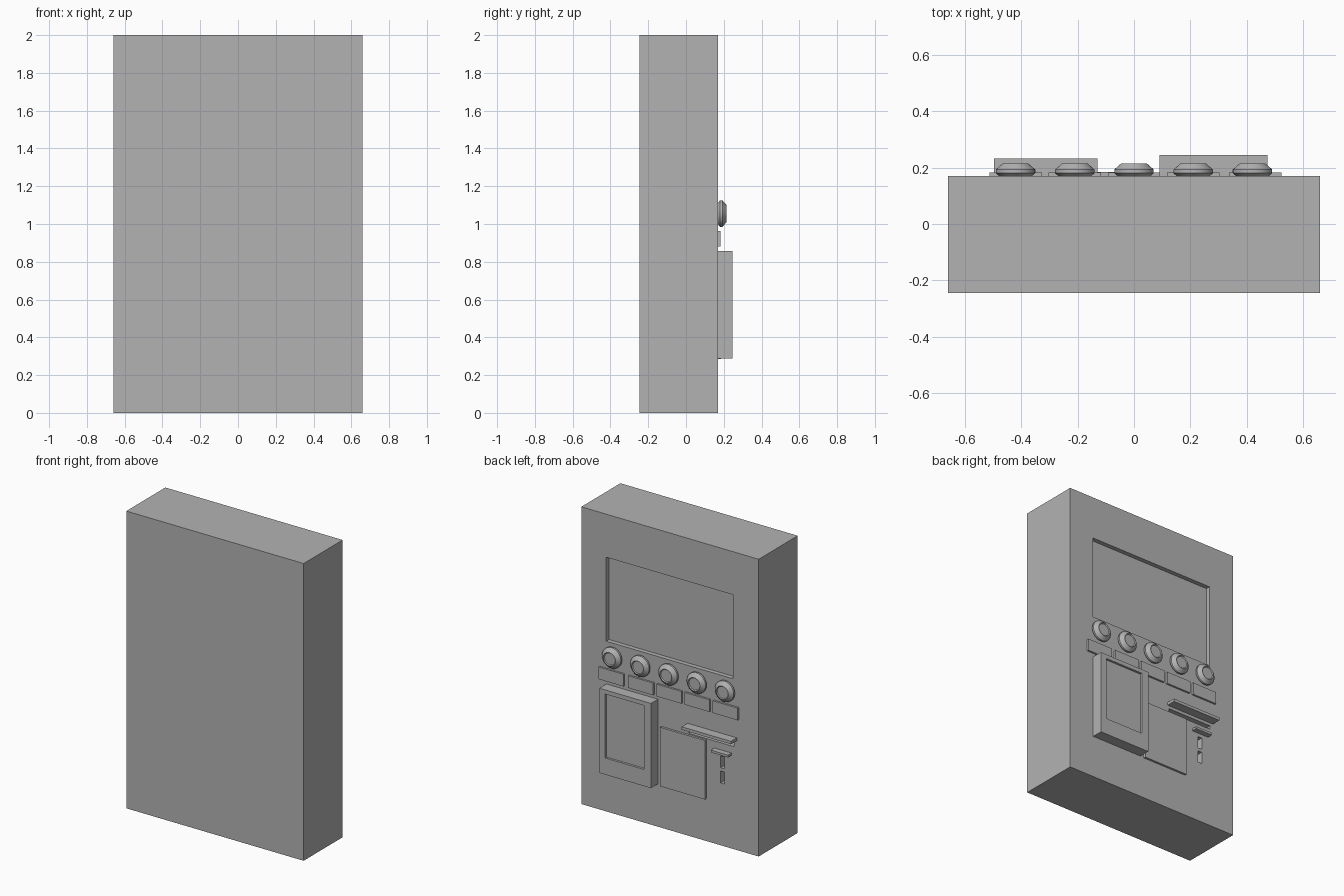
import bpy, bmesh, math

if "Cube" in bpy.data.objects:
    bpy.data.objects.remove(bpy.data.objects["Cube"])

grey = bpy.data.materials.new("plain grey")
grey.diffuse_color = (0.45, 0.45, 0.45, 1)
grey.use_nodes = True
grey.node_tree.nodes["Principled BSDF"].inputs["Base Color"].default_value = grey.diffuse_color
FACE = 0.17  # y of the panel that carries the controls


def finish(name, bm):
    bmesh.ops.recalc_face_normals(bm, faces=bm.faces)
    me = bpy.data.meshes.new(name)
    bm.to_mesh(me)
    bm.free()
    me.materials.append(grey)
    ob = bpy.data.objects.new(name, me)
    bpy.context.collection.objects.link(ob)
    return ob


def box(name, x0, x1, y0, y1, z0, z1):
    bm = bmesh.new()
    bmesh.ops.create_cube(bm, size=1)
    for v in bm.verts:
        v.co = ((x0 + x1) / 2 + v.co.x * (x1 - x0),
                (y0 + y1) / 2 + v.co.y * (y1 - y0),
                (z0 + z1) / 2 + v.co.z * (z1 - z0))
    return finish(name, bm)


def recess(ob, x0, x1, z0, z1, face, depth):
    """Cut a rectangular pocket into the +y face."""
    cutter = box("cutter", x0, x1, face - depth, face + 0.05, z0, z1)
    cutter.hide_render = True
    mod = ob.modifiers.new("pocket", 'BOOLEAN')
    mod.operation = 'DIFFERENCE'
    mod.solver = 'EXACT'
    mod.object = cutter
    bpy.context.view_layer.objects.active = ob
    bpy.ops.object.modifier_apply(modifier=mod.name)
    bpy.data.objects.remove(cutter)


def knob(name, cx, cz, profile, n=32):
    """Lathe a (radius, y) profile around the y axis, with capped ends."""
    bm = bmesh.new()
    rings = []
    for r, y in profile:
        rings.append([bm.verts.new((cx + r * math.cos(2 * math.pi * i / n), y,
                                    cz + r * math.sin(2 * math.pi * i / n)))
                      for i in range(n)])
    for a, b in zip(rings, rings[1:]):
        for i in range(n):
            j = (i + 1) % n
            bm.faces.new((a[i], a[j], b[j], b[i]))
    bm.faces.new(rings[0])
    bm.faces.new(rings[-1])
    ob = finish(name, bm)
    bpy.ops.object.select_all(action='DESELECT')
    ob.select_set(True)
    bpy.context.view_layer.objects.active = ob
    bpy.ops.object.shade_smooth_by_angle(angle=math.radians(30))


# cabinet with screen, slot and two narrow vertical slits
cabinet = box("cabinet", -0.66, 0.66, -0.245, FACE, 0, 2)
recess(cabinet, -0.47, 0.475, 1.145, 1.71, FACE, 0.03)
recess(cabinet, -0.475, -0.14, 0.69, 0.715, FACE, 0.04)
for z in (0.42, 0.522):
    recess(cabinet, -0.407, -0.377, z, z + 0.08, FACE, 0.04)

# row of round buttons with label plates underneath
profile = [(0.058, FACE), (0.07, 0.18), (0.07, 0.193),
           (0.045, 0.215), (0.04, 0.209)]
for i in range(5):
    x = (i - 2) * 0.21
    knob(f"button_{i + 1}", x, 1.055, profile)
    lx = x + (0.01 if i == 4 else 0)
    box(f"label_plate_{i + 1}", lx - 0.093, lx + 0.093, FACE, 0.183, 0.882, 0.964)

# raised display box with sunken window
display = box("display_box", 0.09, 0.473, FACE, 0.245, 0.288, 0.858)
recess(display, 0.142, 0.43, 0.40, 0.83, 0.245, 0.015)

# flat panel, slot hood and small ledge
box("flat_panel", -0.27, 0.064, FACE, 0.185, 0.285, 0.682)
box("slot_hood", -0.497, -0.13, FACE, 0.232, 0.735, 0.755)
box("small_ledge", -0.457, -0.33, FACE, 0.207, 0.626, 0.642)
